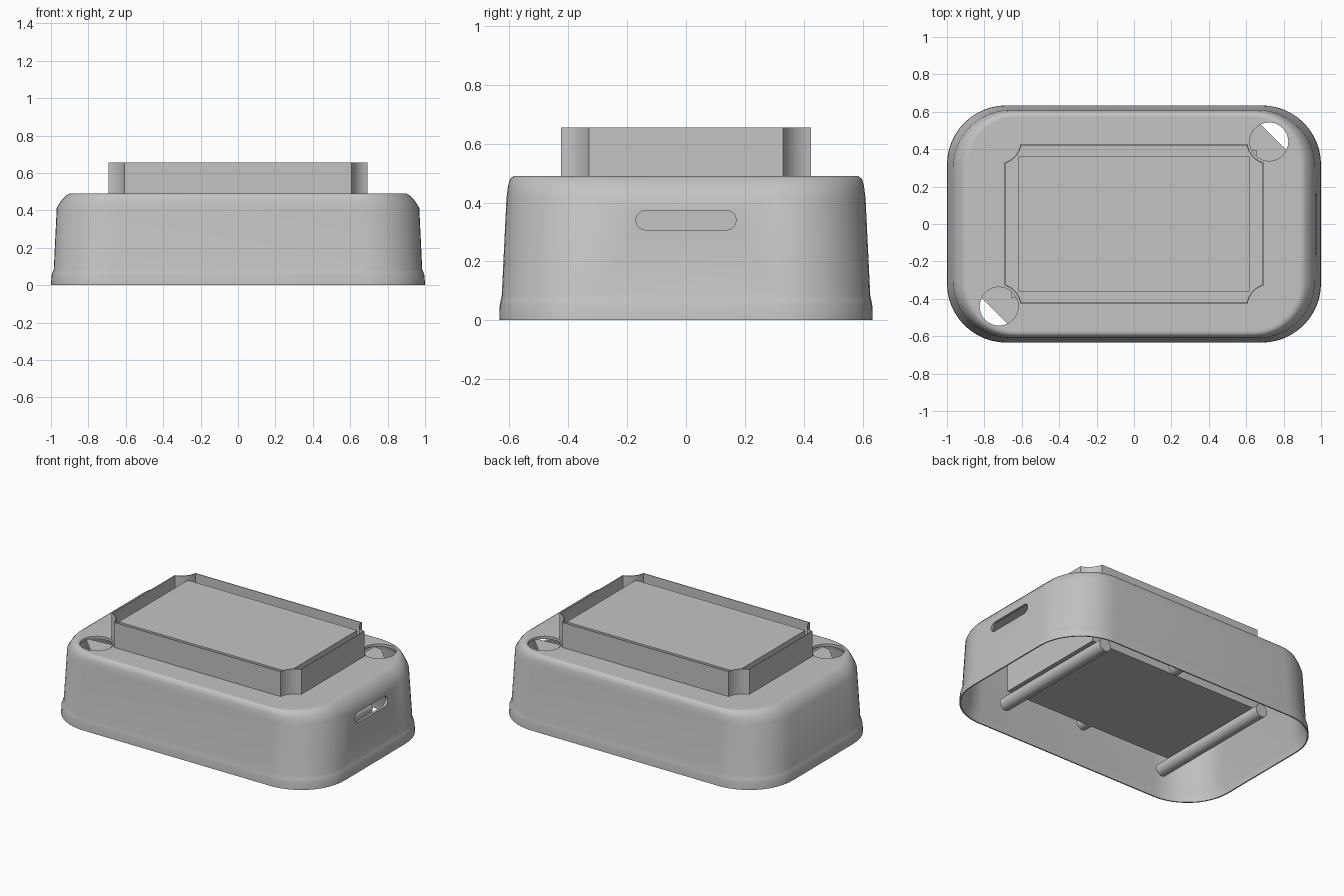
import bpy, bmesh, math

if "Cube" in bpy.data.objects:
    bpy.data.objects.remove(bpy.data.objects["Cube"])

GREY = (0.55, 0.55, 0.55, 1)
grey = bpy.data.materials.new("matte grey")
grey.use_nodes = True
grey.diffuse_color = GREY
grey.node_tree.nodes["Principled BSDF"].inputs["Base Color"].default_value = GREY


def activate(ob):
    bpy.ops.object.select_all(action='DESELECT')
    ob.select_set(True)
    bpy.context.view_layer.objects.active = ob


def make_object(name, bm, smooth=None):
    bmesh.ops.recalc_face_normals(bm, faces=bm.faces)
    mesh = bpy.data.meshes.new(name)
    bm.to_mesh(mesh)
    bm.free()
    mesh.materials.append(grey)
    ob = bpy.data.objects.new(name, mesh)
    bpy.context.collection.objects.link(ob)
    if smooth:
        activate(ob)
        bpy.ops.object.shade_smooth_by_angle(angle=math.radians(smooth))
    return ob


def rounded_outline(hx, hy, r, steps=12):
    pts = []
    for k, (sx, sy) in enumerate([(1, 1), (-1, 1), (-1, -1), (1, -1)]):
        for i in range(steps + 1):
            a = math.pi / 2 * (k + i / steps)
            pts.append((sx * (hx - r) + r * math.cos(a), sy * (hy - r) + r * math.sin(a)))
    return pts


HOLE_X, HOLE_Y = 0.722, 0.44


def notched_outline(hx, hy, r, steps=8):
    """Rectangle whose corners are scooped out around the roof openings."""
    start = math.pi + math.acos((HOLE_X - hx) / r)
    end = math.pi + math.asin((HOLE_Y - hy) / r)
    arc = [(HOLE_X + r * math.cos(a), HOLE_Y + r * math.sin(a))
           for a in (start + (end - start) * i / steps for i in range(steps + 1))]
    back = arc[::-1]
    return (arc + [(-x, y) for x, y in back] + [(-x, -y) for x, y in arc]
            + [(x, -y) for x, y in back])


def loft(bm, sections, cap_ends=True, closed=False):
    rings = [[bm.verts.new((x, y, z)) for x, y in outline] for outline, z in sections]
    pairs = list(zip(rings, rings[1:])) + ([(rings[-1], rings[0])] if closed else [])
    for a, b in pairs:
        n = len(a)
        for i in range(n):
            j = (i + 1) % n
            bm.faces.new((a[i], a[j], b[j], b[i]))
    if cap_ends:
        bm.faces.new(rings[0])
        bm.faces.new(rings[-1])


def prism(name, outline, z0, z1, smooth=None):
    bm = bmesh.new()
    loft(bm, [(outline, z0), (outline, z1)])
    return make_object(name, bm, smooth)


def box_outline(hx, hy):
    return [(hx, hy), (-hx, hy), (-hx, -hy), (hx, -hy)]


def circle(cx, cy, r, n=32):
    return [(cx + r * math.cos(2 * math.pi * i / n), cy + r * math.sin(2 * math.pi * i / n))
            for i in range(n)]


# Hollow housing: outer skin from roof to foot, then inner skin back up
WALL = 0.016
outer = [(0.885, 0.572, 0.26, 0.49), (0.90, 0.585, 0.27, 0.49), (0.918, 0.598, 0.28, 0.48),
         (0.942, 0.605, 0.295, 0.455), (0.969, 0.61, 0.31, 0.415), (0.985, 0.626, 0.315, 0.085),
         (0.992, 0.63, 0.316, 0.066), (0.997, 0.633, 0.317, 0.05), (1.0, 0.634, 0.317, 0.0)]
inner = [(0.992, 0.626, 0.309, 0.0), (0.988, 0.624, 0.309, 0.05)]
inner += [(hx - WALL, hy - WALL, r - WALL, z) for hx, hy, r, z in reversed(outer[3:6])]
inner.append((0.895, 0.58, 0.27, 0.472))
bm = bmesh.new()
loft(bm, [(rounded_outline(hx, hy, r), z) for hx, hy, r, z in outer + inner])
housing = make_object("housing", bm)

# Cutters: two round openings in the roof and a slot in one end
cutters = [prism("roof_hole_cutter", circle(s * HOLE_X, s * HOLE_Y, 0.103), 0.35, 0.6)
           for s in (1, -1)]
slot = prism("slot_cutter", rounded_outline(0.17, 0.033, 0.0329, 8), -0.1, 0.1)
slot.rotation_euler = (math.pi / 2, 0, math.pi / 2)
slot.location = (0.98, 0, 0.34)
cutters.append(slot)
for cutter in cutters:
    mod = housing.modifiers.new("opening", 'BOOLEAN')
    mod.operation = 'DIFFERENCE'
    mod.solver = 'EXACT'
    mod.object = cutter
activate(housing)
for mod in list(housing.modifiers):
    bpy.ops.object.modifier_apply(modifier=mod.name)
for cutter in cutters:
    bpy.data.objects.remove(cutter)
activate(housing)
bpy.ops.object.shade_smooth_by_angle(angle=math.radians(45))

# Ledges under the inner side of the round openings
for s in (1, -1):
    prism("corner_ledge", [(s * x, s * y) for x, y in
                           [(0.60, 0.40), (0.67, 0.31), (0.88, 0.33), (0.65, 0.56), (0.60, 0.56)]],
          0.41, 0.44)

# Thin raised collar with scooped corners
wide = notched_outline(0.692, 0.425, 0.115)
narrow = notched_outline(0.687, 0.42, 0.12)
bm = bmesh.new()
loft(bm, [(wide, 0.45), (wide, 0.655), (narrow, 0.655), (narrow, 0.45)],
     cap_ends=False, closed=True)
make_object("collar", bm, 35)

# Body hanging below the roof, and the panel on top of it
prism("lower_body", box_outline(0.655, 0.395), 0.125, 0.47)
prism("panel", box_outline(0.618, 0.36), 0.44, 0.63)

# Cross rods on the underside
for name, x, z in [("left_rod", 0.615, 0.08), ("middle_rod", 0.015, 0.168),
                   ("right_rod", -0.605, 0.08)]:
    rod = prism(name, circle(0, 0, 0.042, 24), -0.465, 0.465, 35)
    rod.rotation_euler = (math.pi / 2, 0, 0)
    rod.location = (x, 0, z)
